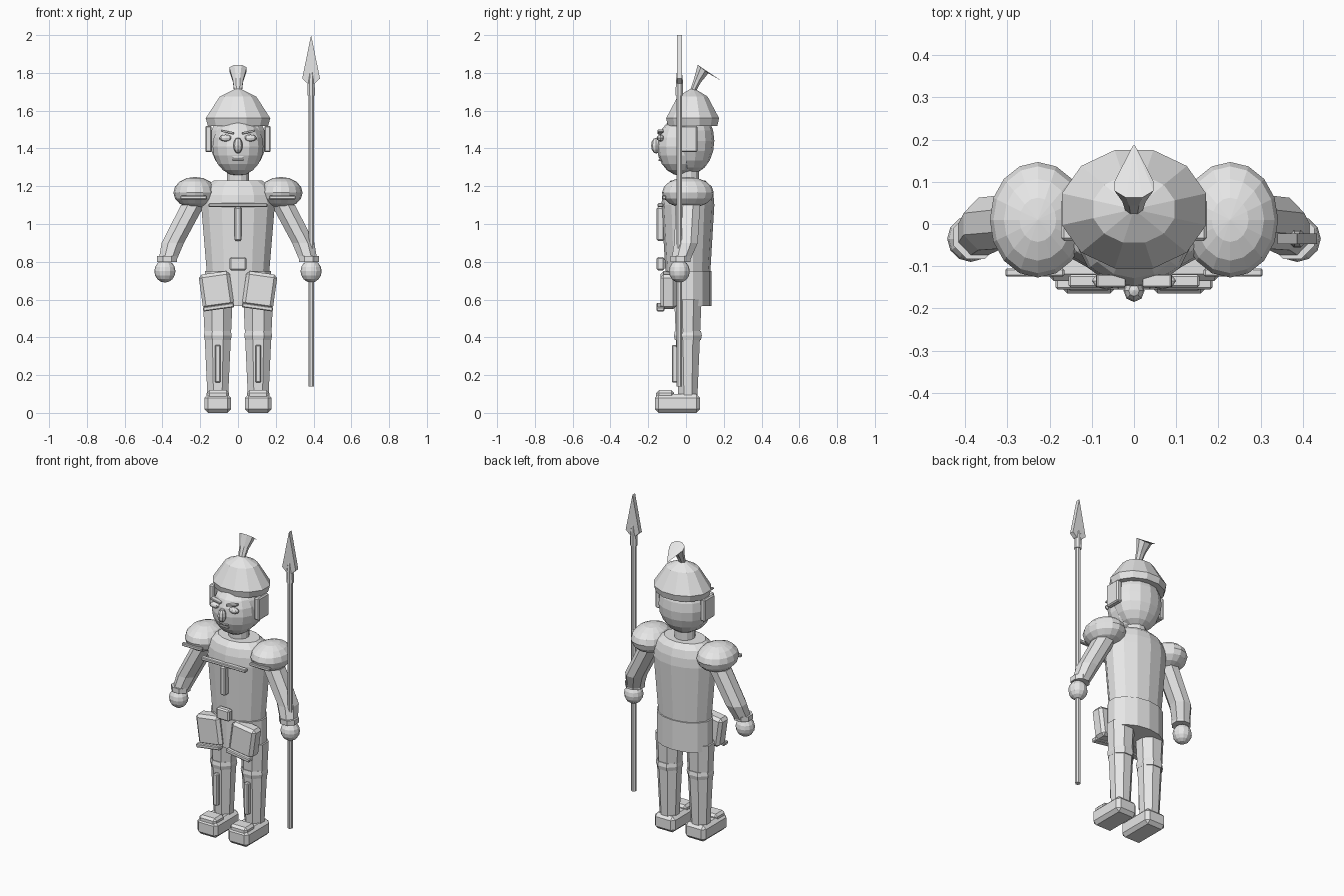
import bpy, bmesh
from math import sin, cos, pi, sqrt, radians
from mathutils import Matrix, Vector

cube = bpy.data.objects.get("Cube")
if cube:
    bpy.data.objects.remove(cube, do_unlink=True)

shade = .8
grey = bpy.data.materials.new("light_grey")
grey.use_nodes = True
grey.diffuse_color = (shade, shade, shade, 1)
grey.node_tree.nodes["Principled BSDF"].inputs["Base Color"].default_value = grey.diffuse_color


def finish(name, bm):
    """Turn a bmesh into a grey object with outward faces."""
    bmesh.ops.recalc_face_normals(bm, faces=bm.faces)
    mesh = bpy.data.meshes.new(name)
    bm.to_mesh(mesh)
    bm.free()
    mesh.materials.append(grey)
    obj = bpy.data.objects.new(name, mesh)
    bpy.context.scene.collection.objects.link(obj)
    return obj


def ball(name, centre, radii, segments=14, rings=8):
    """Make a faceted ellipsoid."""
    bm = bmesh.new()
    placement = Matrix.Translation(centre) @ Matrix.Diagonal((*radii, 1))
    bmesh.ops.create_uvsphere(bm, u_segments=segments, v_segments=rings, radius=1, matrix=placement)
    return finish(name, bm)


def box(name, centre, size, tilt=0):
    """Make a box whose chamfer follows its thinnest side; tilt turns it sideways."""
    bm = bmesh.new()
    bmesh.ops.create_cube(bm, size=1, matrix=Matrix.Diagonal((*size, 1)))
    bmesh.ops.bevel(bm, geom=bm.edges[:], offset=min(size) / 5, segments=1, affect='EDGES')
    bm.transform(Matrix.Translation(centre) @ Matrix.Rotation(radians(tilt), 4, 'Y'))
    return finish(name, bm)


def loft(name, rings, sides=8, depth=1, lean=0):
    """Join rings of (centre, radius); depth flattens them and lean tips them back."""
    bm = bmesh.new()
    loops = []
    for centre, radius in rings:
        loop = []
        for i in range(sides):
            angle = 2 * pi * (i + .5) / sides
            across, back = radius * cos(angle), radius * depth * sin(angle)
            loop.append(bm.verts.new(Vector(centre) + Vector((across, back, -lean * back))))
        loops.append(loop)
    for low, high in zip(loops, loops[1:]):
        for i in range(sides):
            j = (i + 1) % sides
            bm.faces.new((low[i], low[j], high[j], high[i]))
    bm.faces.new(loops[0])
    bm.faces.new(loops[-1])
    return finish(name, bm)


# Torso widens to the chest, then rounds over into the neck
waist, chest, collar = .75, 1.1, 1.24
body_y = .01
torso = []
for step in range(4):
    t = step / 3
    torso.append(((0, body_y, waist + (chest - waist) * t), .17 + .03 * t))
for step in range(1, 4):
    t = step / 4
    torso.append(((0, body_y, chest + (collar - chest) * sin(pi / 2 * t)), .2 * sqrt(1 - t * t)))
loft("torso", torso, sides=14, depth=.7)
loft("skirt", [((0, body_y, z), .18) for z in (.565, waist)], sides=14, depth=.7)
loft("neck", [((0, body_y, z), .06) for z in (1.2, 1.3)], sides=12)

# Chest trim and buckle share one front plane
trim_y = -.135
box("chest_strip", (0, trim_y, 1), (.036, .04, .18))
box("collar_bar", (0, trim_y, chest), (.31, .03, .02))
box("buckle", (0, trim_y, .79), (.09, .04, .07))

# Head with a hood behind the face
ball("hood", (0, .025, 1.44), (.152, .125, .175), rings=10)
ball("face", (0, -.025, 1.41), (.138, .128, .155), rings=10)
ball("nose", (0, -.158, 1.415), (.025, .027, .042), segments=8, rings=6)
for name, z in (("upper_lip", 1.356), ("lower_lip", 1.338)):
    box(name, (0, trim_y, z), (.06, .02, .01))

# Helmet and plume
helmet_y = .035
helmet = [(1.52, .165), (1.56, .177), (1.675, .1), (1.72, .005)]
loft("helmet", [((0, helmet_y, z), radius) for z, radius in helmet], sides=12, depth=.82)
plume = [(.03, 1.69, .02), (.06, 1.76, .03), (.09, 1.82, .05), (.185, 1.76, .003)]
loft("plume", [((0, y, z), radius) for y, z, radius in plume], depth=.6, lean=.8)

# Mirrored parts
leg_x, leg_y, knee_z = .107, .01, .41
for side, s in (("left", 1), ("right", -1)):
    def at(x, y, z):
        return (s * x, y, z)

    # Face details
    box(side + "_ear_flap", at(.156, body_y, 1.45), (.034, .1, .14))
    ball(side + "_eye", at(.066, trim_y, 1.455), (.034, .02, .018), segments=8, rings=6)
    box(side + "_brow", at(.055, trim_y, 1.487), (.07, .03, .012), tilt=-12 * s)

    # Shoulder, arm and hand
    ball(side + "_pauldron", at(.228, body_y, 1.166), (.114, .137, .083), segments=16)
    box(side + "_pauldron_bar", at(.235, -.115, 1.14), (.14, .02, .02))
    shoulder, elbow, wrist = at(.24, body_y, chest), at(.345, 0, .9), at(.375, -.03, .8)
    loft(side + "_arm", [(shoulder, .067), (elbow, .064), (wrist, .05)], depth=1.05)
    cuff_top = Vector(wrist) + Vector((0, 0, .03))
    loft(side + "_cuff", [(wrist, .057), (cuff_top, .057)])
    ball(side + "_hand", at(.387, -.035, waist), (.056, .055, .06), segments=12)

    # Hip pouch
    box(side + "_hip_pouch", at(.115, -.093, .65), (.165, .085, .185), tilt=8 * s)
    box(side + "_pouch_rim", at(.103, trim_y, .56), (.165, .04, .024), tilt=8 * s)

    # Leg with a knee band and shin ridge
    loft(side + "_leg", [(at(leg_x, leg_y, z), .055 + z / 20) for z in (.08, knee_z, .6)], depth=.92)
    band = [(at(leg_x, leg_y, knee_z + step * .023), .08 - .005 * abs(step)) for step in (-1, 0, 1)]
    loft(side + "_knee_band", band)
    box(side + "_shin_ridge", at(leg_x, -.06, .26), (.03, .03, .2))

    # Boot
    box(side + "_boot", at(leg_x, -.045, .05), (.142, .24, .1))
    box(side + "_toe_cap", at(leg_x, -.11, .085), (.118, .095, .07))

# Spear held in the left hand
spear_x, spear_y = .387, -.035
loft("spear_shaft", [((spear_x, spear_y, z), .016) for z in (.14, 1.7)])
socket = [(1.68, .022), (1.76, .02), (1.84, .01)]
loft("spear_socket", [((spear_x, spear_y, z), radius) for z, radius in socket])
bm = bmesh.new()
half = .013
outline = [(0, 2), (-.047, 1.77), (-.02, 1.745), (.02, 1.745), (.047, 1.77)]
blade = bm.faces.new([bm.verts.new((spear_x + x, spear_y - half, z)) for x, z in outline])
extruded = bmesh.ops.extrude_face_region(bm, geom=[blade])
moved = [v for v in extruded["geom"] if isinstance(v, bmesh.types.BMVert)]
bmesh.ops.translate(bm, verts=moved, vec=(0, 2 * half, 0))
finish("spear_blade", bm)
